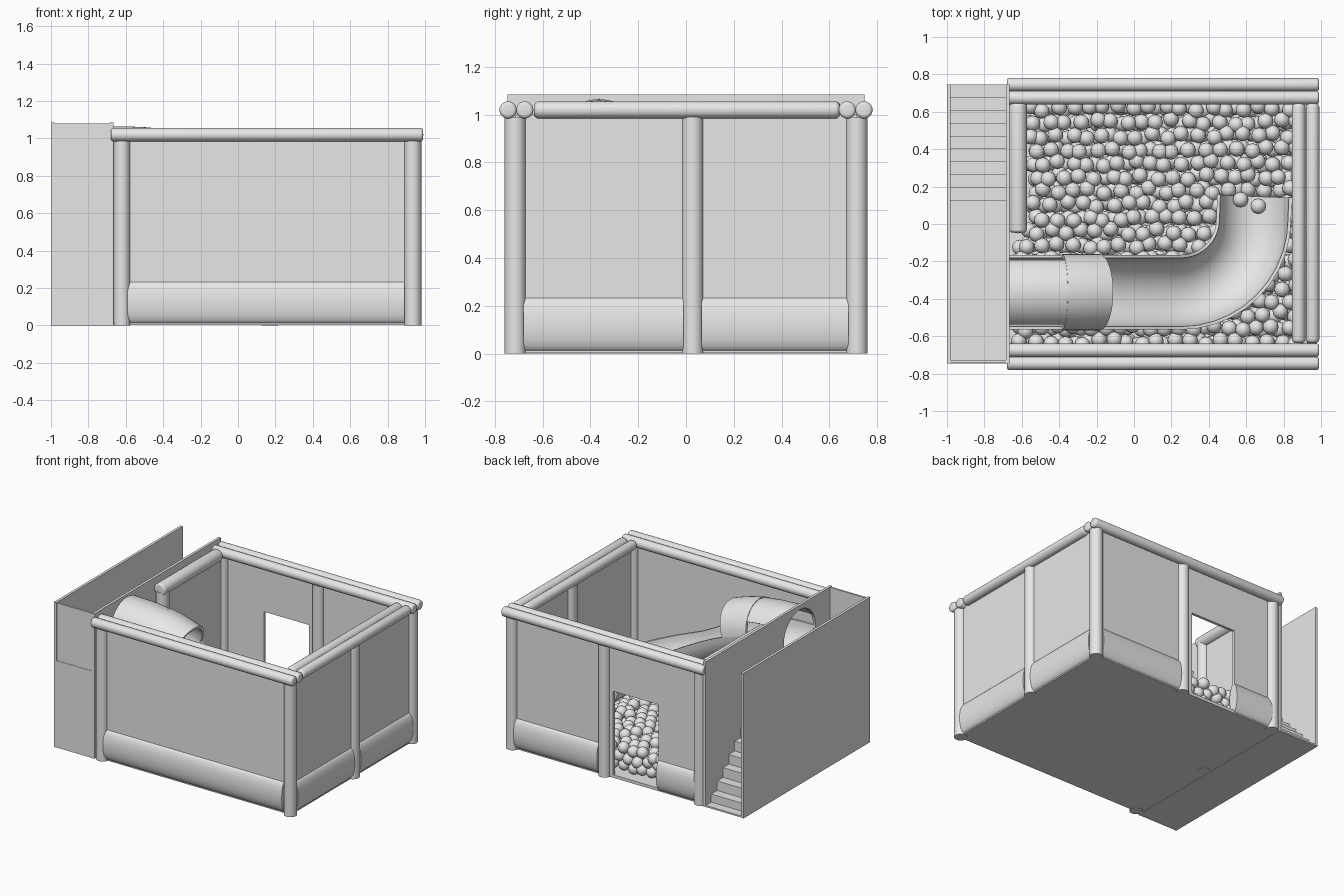
import bpy, bmesh, math, random
from mathutils import Vector

if "Cube" in bpy.data.objects:
    bpy.data.objects.remove(bpy.data.objects["Cube"])

random.seed(4)
grey = bpy.data.materials.new("light_grey")
grey.diffuse_color = (0.8, 0.8, 0.8, 1)
grey.use_nodes = True
grey.node_tree.nodes["Principled BSDF"].inputs["Base Color"].default_value = grey.diffuse_color


def make(name, verts, faces, smooth=None):
    me = bpy.data.meshes.new(name)
    me.from_pydata([tuple(v) for v in verts], [], faces)
    bm = bmesh.new()
    bm.from_mesh(me)
    bmesh.ops.recalc_face_normals(bm, faces=bm.faces)
    bm.to_mesh(me)
    bm.free()
    me.materials.append(grey)
    ob = bpy.data.objects.new(name, me)
    bpy.context.collection.objects.link(ob)
    if smooth:
        bpy.ops.object.select_all(action='DESELECT')
        bpy.context.view_layer.objects.active = ob
        ob.select_set(True)
        bpy.ops.object.shade_smooth_by_angle(angle=math.radians(smooth))
    return ob


def loft(name, rings, smooth=None):
    """Join closed rings of points into a capped solid."""
    n = len(rings[0])
    verts = [p for r in rings for p in r]
    faces = [(i * n + j, i * n + (j + 1) % n, (i + 1) * n + (j + 1) % n, (i + 1) * n + j)
             for i in range(len(rings) - 1) for j in range(n)]
    last = (len(rings) - 1) * n
    faces += [tuple(range(n)), tuple(range(last, last + n))]
    return make(name, verts, faces, smooth)


def box(name, x0, x1, y0, y1, z0, z1):
    return loft(name, [[(x0, y0, z), (x1, y0, z), (x1, y1, z), (x0, y1, z)] for z in (z0, z1)])


def rod(name, a, b, r, bevel=0.0, n=24):
    """Padded cylinder from a to b with rounded ends."""
    a, b = Vector(a), Vector(b)
    t = (b - a).normalized()
    u = t.orthogonal().normalized()
    v = t.cross(u)
    prof = [(0, r), ((b - a).length, r)]
    if bevel:
        arc = [(bevel * (1 - math.sin(k * math.pi / 8)), r - bevel * (1 - math.cos(k * math.pi / 8)))
               for k in (4, 3, 2, 1, 0)]
        length = (b - a).length
        prof = [(d, q) for d, q in reversed(arc)]
        prof = sorted(prof) + sorted([(length - d, q) for d, q in arc])
    rings = [[a + t * d + (u * math.cos(k * math.tau / n) + v * math.sin(k * math.tau / n)) * q
              for k in range(n)] for d, q in prof]
    return loft(name, rings, 35)


def skirt(name, axis, at, s0, s1):
    """Bulging foam pad along the foot of a wall."""
    ring = [(0.04 * math.cos(k * math.tau / 20), 0.123 + 0.115 * math.sin(k * math.tau / 20)) for k in range(20)]
    if axis == 'x':
        rings = [[(s, at + d, z) for d, z in ring] for s in (s0, s1)]
    else:
        rings = [[(at + d, s, z) for d, z in ring] for s in (s0, s1)]
    loft(name, rings, 50)


# floor
box("pit_floor", -0.665, 0.945, -0.725, 0.725, 0.003, 0.025)

# padded posts
posts = [(-0.62, -0.715), (-0.62, 0.715), (0.935, -0.715), (0.935, 0.715),
         (0.935, 0.028), (0.17, 0.715), (-0.62, -0.005)]
for i, (x, y) in enumerate(posts):
    rod(f"post_{i}", (x, y, 0), (x, y, 0.99), 0.045)

# wall panels
T = 0.01
box("front_panel", -0.62, 0.935, -0.715 - T, -0.715 + T, 0.01, 1.0)
box("right_panel", 0.935 - T, 0.935 + T, -0.715, 0.715, 0.01, 1.0)
box("left_panel", -0.62 - T, -0.62 + T, -0.005, 0.715, 0.01, 1.0)
box("back_panel_left", -0.62, -0.28, 0.715 - T, 0.715 + T, 0.01, 1.0)
box("back_panel_right", 0.095, 0.935, 0.715 - T, 0.715 + T, 0.01, 1.0)
box("back_panel_over_door", -0.28, 0.095, 0.715 - T, 0.715 + T, 0.65, 1.0)

# foot pads
skirt("front_skirt", 'x', -0.715, -0.59, 0.89)
skirt("back_skirt_left", 'x', 0.715, -0.6, -0.28)
skirt("back_skirt_right", 'x', 0.715, 0.21, 0.9)
skirt("right_skirt_front", 'y', 0.935, -0.68, -0.01)
skirt("right_skirt_back", 'y', 0.935, 0.065, 0.68)

# top rails in pairs, single one on the left
for s in (-1, 1):
    for k, y in enumerate((0.675, 0.745)):
        rod(f"long_rail_{s}_{k}", (-0.68, s * y, 1.02), (0.99, s * y, 1.02), 0.036, 0.015)
for k, x in enumerate((0.88, 0.955)):
    rod(f"right_rail_{k}", (x, -0.637, 1.02), (x, 0.645, 1.02), 0.036, 0.022)
rod("left_rail", (-0.62, -0.045, 1.007), (-0.62, 0.645, 1.007), 0.047, 0.015)

# staircase: nine steps up to a platform
h = 0.65 / 9
side = [(-0.745, 0.0), (0.745, 0.0), (0.745, 0.012)]
for i in range(9):
    y = 0.68 - i * 0.0694
    side += [(y, 0.012 if i == 0 else i * h), (y, (i + 1) * h)]
side.append((-0.745, 0.65))
loft("staircase", [[(x, y, z) for y, z in side] for x in (-0.98, -0.68)])
box("stair_outer_wall", -1.0, -0.98, -0.747, 0.747, 0, 1.085)
box("stair_front_panel", -0.98, -0.68, -0.742, -0.727, 0.65, 1.08)

# inner stair wall with the slide hole
wall = box("stair_inner_wall", -0.685, -0.665, -0.747, 0.747, 0, 1.085)
cutter = rod("hole_cutter", (-0.8, -0.365, 0.865), (-0.5, -0.365, 0.865), 0.187, n=32)
cutter.hide_render = True
mod = wall.modifiers.new("hole", 'BOOLEAN')
mod.object = cutter
mod.solver = 'EXACT'
bpy.ops.object.select_all(action='DESELECT')
bpy.context.view_layer.objects.active = wall
wall.select_set(True)
bpy.ops.object.modifier_apply(modifier="hole")
bpy.data.objects.remove(cutter)

# slide path: straight, quarter bend, short run-out
flat = [(x, -0.365) for x in (-0.675, -0.6, -0.5, -0.385, -0.32, -0.25, -0.185, -0.1, 0, 0.08, 0.16)]
flat += [(0.25 + 0.39 * math.sin(a), 0.025 - 0.39 * math.cos(a))
         for a in (k * math.pi / 20 for k in range(11))]
flat.append((0.645, 0.15))
dist = [0]
for p, q in zip(flat, flat[1:]):
    dist.append(dist[-1] + math.dist(p, q))
path = []
for (x, y), s in zip(flat, dist):
    u = s / dist[-1]
    path.append(Vector((x, y, 0.865 - 0.49 * u ** 3 * (10 - 15 * u + 6 * u * u))))


def shell(name, i0, i1, a0, a1, ro=0.2, ri=0.183):
    """Sweep an arc of tube wall along part of the slide path."""
    n = 18
    rings = []
    for i in range(i0, i1 + 1):
        t = (path[min(i + 1, len(path) - 1)] - path[max(i - 1, 0)]).normalized()
        sd = Vector((t.y, -t.x, 0)).normalized()
        up = sd.cross(t)
        ang = [math.radians(a0 + (a1 - a0) * k / n) for k in range(n + 1)]
        pts = [(a, ro) for a in ang] + [(a, ri) for a in reversed(ang)]
        rings.append([path[i] + (sd * math.cos(a) + up * math.sin(a)) * r for a, r in pts])
    loft(name, rings, 35)


shell("slide_trough", 0, len(path) - 1, 180, 360)
shell("slide_roof_with_windows", 0, 3, 30, 150)
shell("slide_tube_cover", 3, 6, 0, 180, 0.204)

# balls: three loose layers, kept out of the slide
R = 0.042
SEG, RNG = 12, 8
tmpl = [Vector((0, 0, R))]
for i in range(1, RNG):
    a = math.pi * i / RNG
    tmpl += [Vector((math.sin(a) * math.cos(k * math.tau / SEG), math.sin(a) * math.sin(k * math.tau / SEG),
                     math.cos(a))) * R for k in range(SEG)]
tmpl.append(Vector((0, 0, -R)))
tf = []
for k in range(SEG):
    k2 = (k + 1) % SEG
    tf.append((0, 1 + k, 1 + k2))
    for i in range(RNG - 2):
        b = 1 + i * SEG
        tf.append((b + k, b + SEG + k, b + SEG + k2, b + k2))
    b = 1 + (RNG - 2) * SEG
    tf.append((b + k, len(tmpl) - 1, b + k2))


def hits_slide(c):
    if c.y > 0.19:
        return False
    for p, q in zip(path, path[1:]):
        for m in (p, (p + q) / 2, q):
            d = math.hypot(c.x - m.x, c.y - m.y)
            if d < 0.2 and c.z + R > m.z - math.sqrt(0.04 - d * d):
                return True
    return False


centres = [Vector((0.57, 0.13, 0.245)), Vector((0.665, 0.095, 0.245))]
for layer in range(3):
    for j in range(18):
        for i in range(19):
            x = -0.61 + 0.082 * (i + 0.5 * ((j + layer) % 2)) + random.uniform(-0.016, 0.016)
            y = -0.63 + 0.0735 * j + random.uniform(-0.016, 0.016)
            c = Vector((x, y, 0.068 + 0.062 * layer + random.uniform(-0.014, 0.014)))
            if x > 0.885 or (x < -0.565 and y > -0.06) or hits_slide(c):
                continue
            centres.append(c)
bv, bf = [], []
for c in centres:
    o = len(bv)
    bv += [c + v for v in tmpl]
    bf += [tuple(o + i for i in f) for f in tf]
make("pit_balls", bv, bf, 60)
